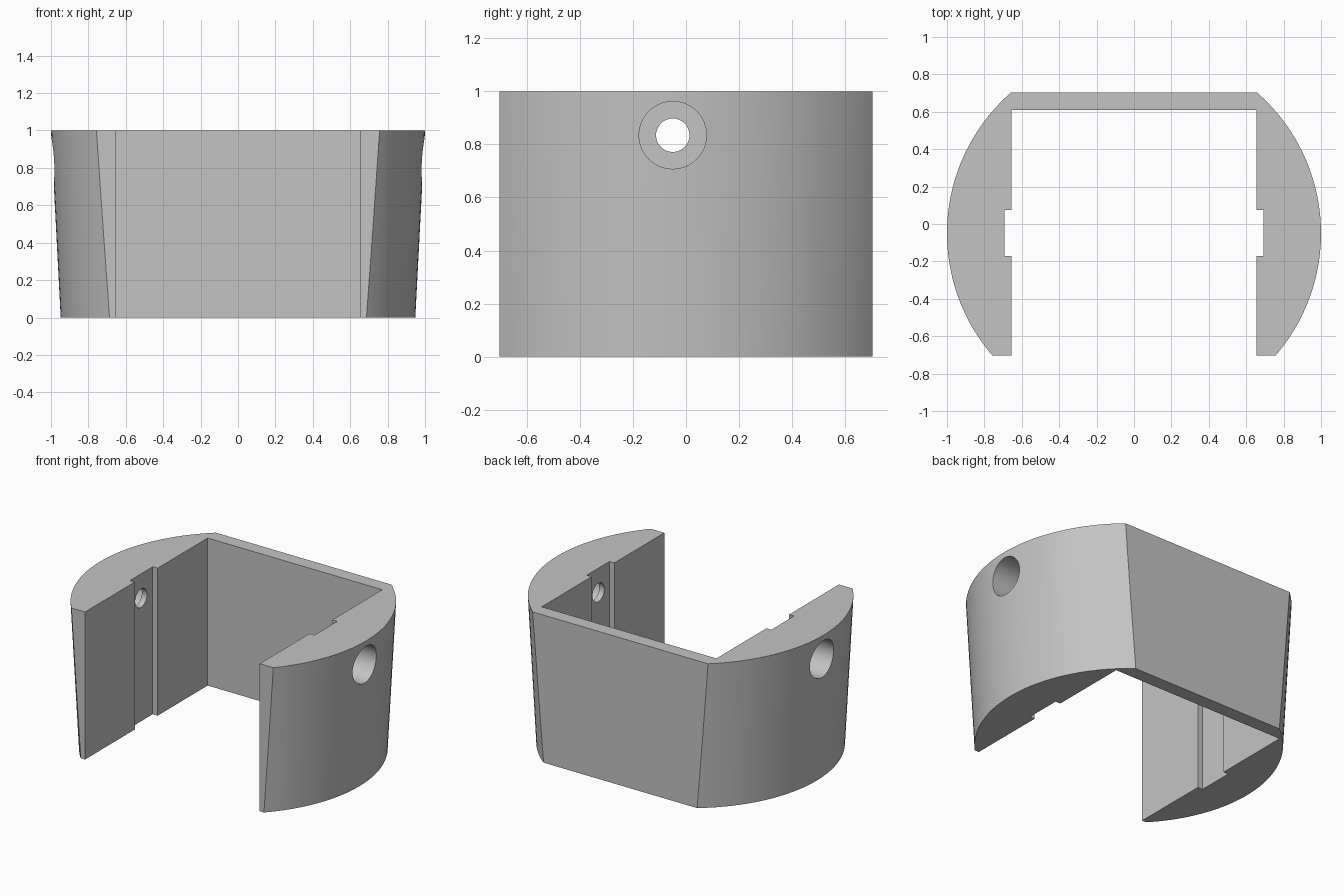
import bpy
import math

cube = bpy.data.objects.get("Cube")
if cube:
    bpy.data.objects.remove(cube, do_unlink=True)

# Single grey plastic
grey = bpy.data.materials.new("plain grey")
grey.use_nodes = True
colour = (0.55, 0.55, 0.55, 1)
grey.diffuse_color = colour
grey.node_tree.nodes["Principled BSDF"].inputs["Base Color"].default_value = colour

AXIS_Y = -0.05   # centre of the round outline, shared by the screw holes
HOLE_Z = 0.835


def box(name, x, y, z):
    """Box spanning the given (min, max) ranges."""
    spans = (x, y, z)
    bpy.ops.mesh.primitive_cube_add(size=1, location=[(a + b) / 2 for a, b in spans])
    ob = bpy.context.object
    ob.name = name
    ob.scale = [b - a for a, b in spans]
    bpy.ops.object.transform_apply(location=True, rotation=True, scale=True)
    return ob


def rod(name, radius, x0, x1):
    """Cylinder lying along x at the hole height."""
    bpy.ops.mesh.primitive_cylinder_add(
        vertices=64, radius=radius, depth=abs(x1 - x0),
        location=((x0 + x1) / 2, AXIS_Y, HOLE_Z), rotation=(0, math.pi / 2, 0))
    bpy.context.object.name = name
    return bpy.context.object


def apply_boolean(target, cutter, operation="DIFFERENCE"):
    cutter.hide_render = True
    mod = target.modifiers.new(cutter.name, "BOOLEAN")
    mod.operation = operation
    mod.solver = "EXACT"
    mod.object = cutter
    bpy.context.view_layer.objects.active = target
    bpy.ops.object.modifier_apply(modifier=mod.name)
    bpy.data.objects.remove(cutter, do_unlink=True)


# Tapered round body
bpy.ops.mesh.primitive_cone_add(vertices=128, radius1=0.948, radius2=1, depth=1,
                                location=(0, AXIS_Y, 0.5))
bracket = bpy.context.object
bracket.name = "clip_bracket"
bpy.ops.object.transform_apply(location=True, rotation=True, scale=True)

# Flat front and back
apply_boolean(bracket, box("flat_trim", (-2, 2), (-0.703, 0.703), (-1, 2)), "INTERSECT")

# Open channel and the shallow vertical grooves
apply_boolean(bracket, box("channel", (-0.655, 0.655), (-2, 0.61), (-1, 2)))
apply_boolean(bracket, box("grooves", (-0.692, 0.692), (-0.17, 0.075), (-1, 2)))

# Counterbored screw holes on both sides
for side in (-1, 1):
    apply_boolean(bracket, rod("screw_hole", 0.063, side * 0.5, side * 1.2))
    apply_boolean(bracket, rod("counterbore", 0.127, side * 0.73, side * 1.2))

bracket.data.materials.clear()
bracket.data.materials.append(grey)
for poly in bracket.data.polygons:
    poly.material_index = 0

bpy.ops.object.select_all(action="DESELECT")
bracket.select_set(True)
bpy.context.view_layer.objects.active = bracket
bpy.ops.object.shade_smooth_by_angle(angle=math.radians(25))
